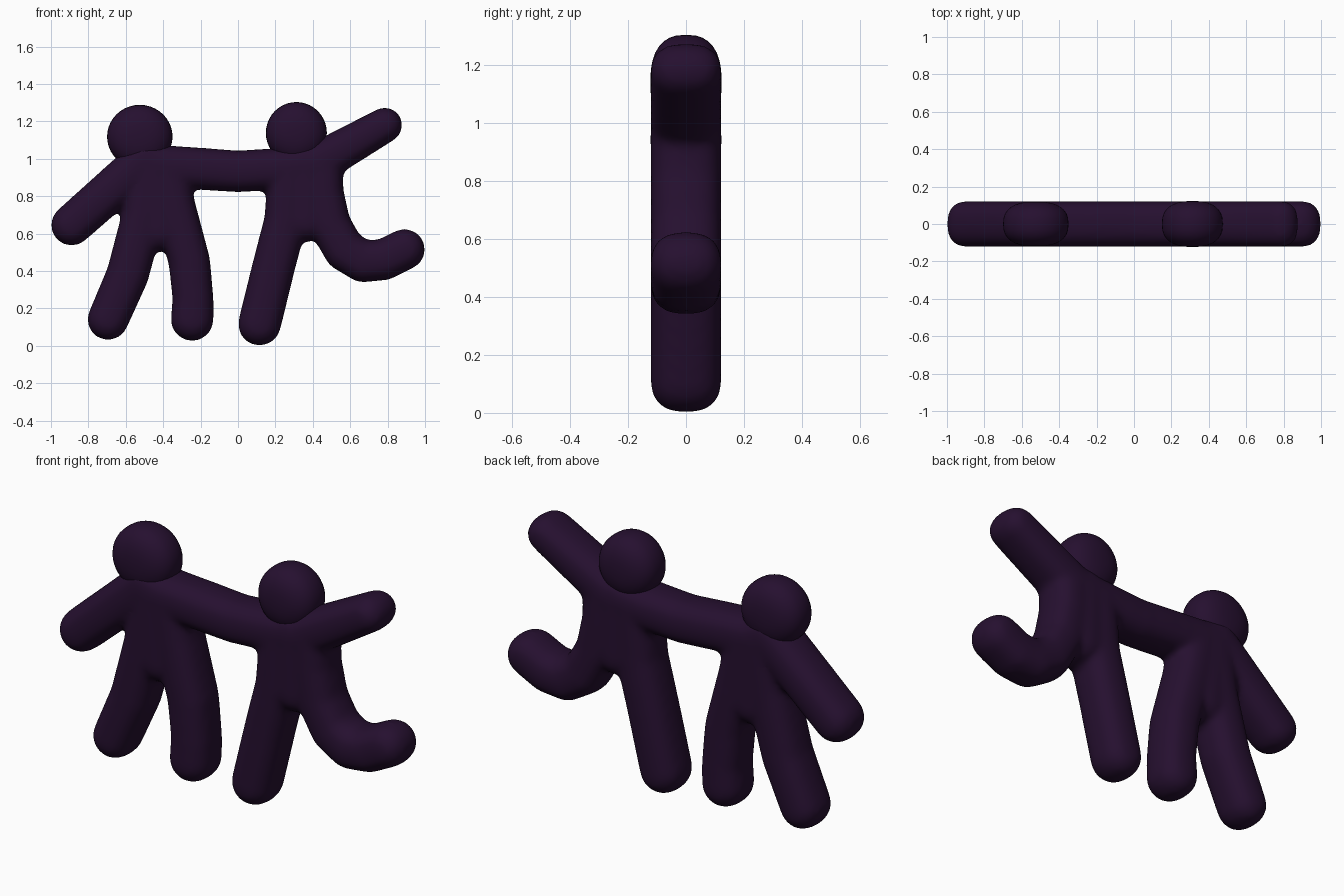
import bpy, bmesh, math

if "Cube" in bpy.data.objects:
    bpy.data.objects.remove(bpy.data.objects["Cube"])

purple = bpy.data.materials.new("dark purple")
purple.diffuse_color = (0.019, 0.005, 0.029, 1)
purple.use_nodes = True
purple.node_tree.nodes["Principled BSDF"].inputs["Base Color"].default_value = purple.diffuse_color
HALF = 0.123   # half thickness front to back


def bead(x, z, rx, rz, ry, n, seg=32, rings=10):
    """Points of a squarish pebble, round in the front view."""
    pts = []
    for i in range(rings + 1):
        a = -math.pi / 2 + math.pi * i / rings
        y = math.copysign(abs(math.sin(a)) ** (2 / n), a) * ry
        r = max(math.cos(a), 0) ** (2 / n)
        for j in range(seg):
            t = 2 * math.pi * j / seg
            pts.append((x + rx * r * math.cos(t), y, z + rz * r * math.sin(t)))
    return pts


def add_hull(target, pts):
    bm = bmesh.new()
    for p in pts:
        bm.verts.new(p)
    bmesh.ops.remove_doubles(bm, verts=bm.verts, dist=0.0005)
    res = bmesh.ops.convex_hull(bm, input=bm.verts)
    junk = [v for v in set(res["geom_interior"] + res["geom_unused"])
            if isinstance(v, bmesh.types.BMVert)]
    bmesh.ops.delete(bm, geom=junk, context='VERTS')
    bmesh.ops.recalc_face_normals(bm, faces=bm.faces)
    tmp = bpy.data.meshes.new("tmp")
    bm.to_mesh(tmp)
    bm.free()
    target.from_mesh(tmp)
    bpy.data.meshes.remove(tmp)


def make_object(name, bm):
    for f in bm.faces:
        f.smooth = True
    me = bpy.data.meshes.new(name)
    bm.to_mesh(me)
    bm.free()
    me.materials.append(purple)
    ob = bpy.data.objects.new(name, me)
    bpy.context.collection.objects.link(ob)
    return ob


# Limbs: each is a path of (x, z, radius)
limbs = [
    # left figure: outer arm, two legs, torso filler
    [(-0.50, 0.99, .115), (-0.89, 0.645, .11)],
    [(-0.695, 0.14, .11), (-0.59, 0.38, .114), (-0.505, 0.70, .115), (-0.47, 0.96, .115)],
    [(-0.245, 0.14, .115), (-0.24, 0.25, .11), (-0.26, 0.45, .112), (-0.34, 0.75, .112), (-0.38, 0.95, .11)],
    [(-0.45, 0.97, .115), (-0.42, 0.62, .115)],
    # shared arm
    [(-0.50, 0.965, .115), (-0.25, 0.95, .113), (0.0, 0.932, .112), (0.2, 0.945, .112), (0.4, 0.965, .115)],
    # right figure: standing leg, kicked leg, raised arm, torso filler
    [(0.115, 0.115, .115), (0.19, 0.42, .115), (0.255, 0.67, .115), (0.275, 0.95, .115)],
    [(0.45, 0.97, .11), (0.455, 0.82, .11), (0.49, 0.65, .112), (0.57, 0.51, .112),
     (0.67, 0.45, .112), (0.78, 0.46, .11), (0.89, 0.515, .11)],
    [(0.38, 0.95, .115), (0.785, 1.18, .094)],
    [(0.36, 0.97, .115), (0.365, 0.67, .115)],
]
bm = bmesh.new()
for path in limbs:
    for a, b in zip(path, path[1:]):
        add_hull(bm, bead(a[0], a[1], a[2], a[2], HALF, 2.5) + bead(b[0], b[1], b[2], b[2], HALF, 2.5))
body = make_object("joined_bodies", bm)

# Fuse limbs and soften the joints
rm = body.modifiers.new("fuse", 'REMESH')
rm.mode = 'VOXEL'
rm.voxel_size = 0.016
rm.use_smooth_shade = True
sm = body.modifiers.new("soften", 'SMOOTH')
sm.factor = 0.5
sm.iterations = 12

# Heads
for name, x, z, rx, rz, ry in [("left_head", -0.525, 1.118, .175, .17, .12),
                               ("right_head", 0.312, 1.138, .163, .165, .123)]:
    bm = bmesh.new()
    add_hull(bm, bead(x, z, rx, rz, ry, 2.5, 40, 16))
    make_object(name, bm)
